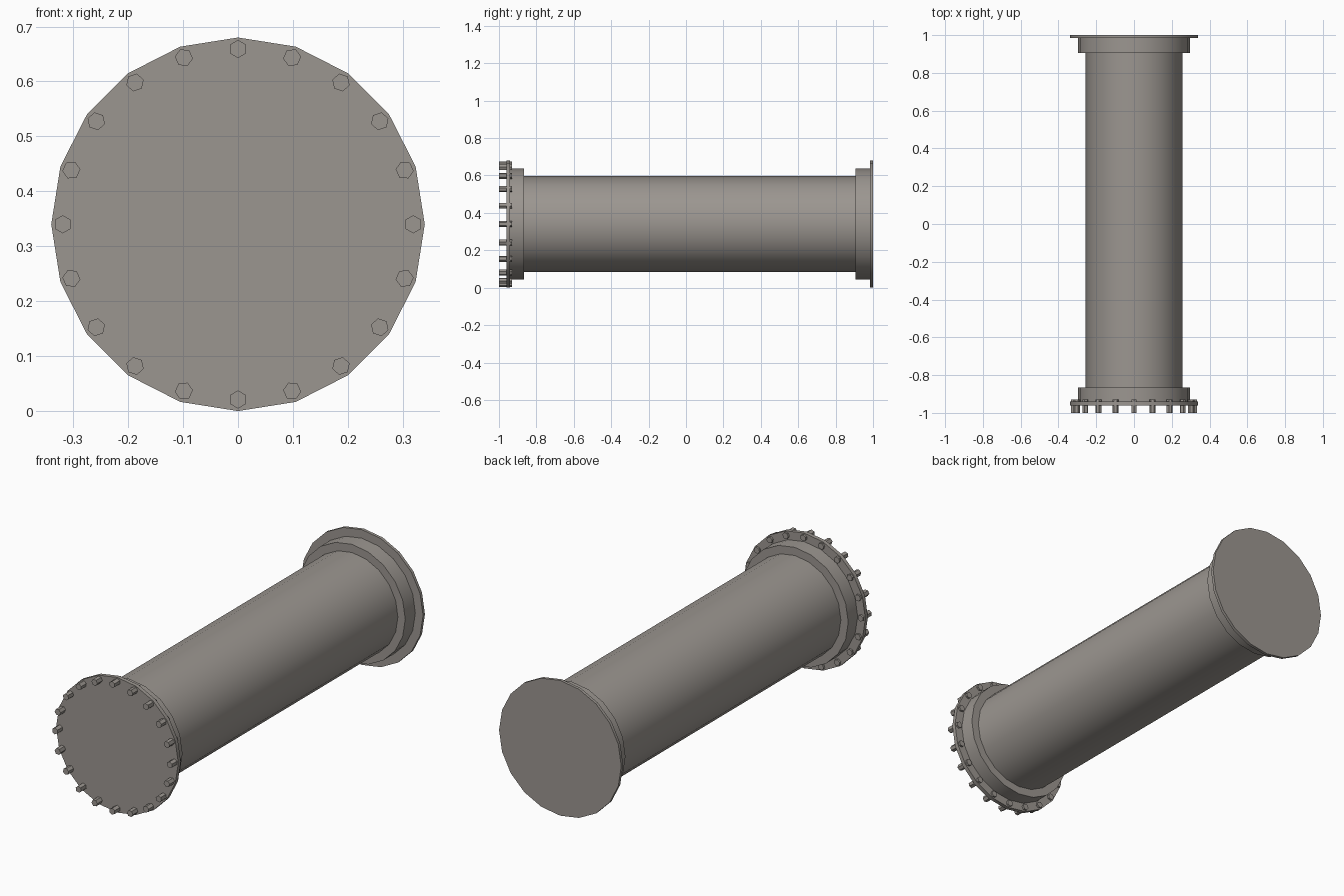
import bpy
import math
from mathutils import Matrix, Vector

if "Cube" in bpy.data.objects:
    bpy.data.objects.remove(bpy.data.objects["Cube"], do_unlink=True)

AXIS_Z = 0.34      # height of the pipe's centre line
SIDES = 20
BOLTS = 20

# Single warm grey metal
metal = bpy.data.materials.new("warm_grey_metal")
metal.use_nodes = True
colour = (0.33, 0.305, 0.28, 1)
metal.diffuse_color = colour
metal.node_tree.nodes["Principled BSDF"].inputs["Base Color"].default_value = colour


def cylinder(name, radius, y0, y1, sides=SIDES, x=0.0, z=0.0, turn=0.0, smooth=True):
    """Closed cylinder along y, with a corner pointing up before turning."""
    bpy.ops.mesh.primitive_cylinder_add(vertices=sides, radius=radius, depth=y1 - y0)
    ob = bpy.context.object
    ob.name = name
    lie_down = Matrix.Rotation(math.pi / 2, 4, "X")
    ob.data.transform(Matrix.Rotation(turn, 4, "Y") @ lie_down)
    ob.location = Vector((x, (y0 + y1) / 2, AXIS_Z + z))
    ob.data.materials.append(metal)
    if smooth:
        bpy.ops.object.shade_smooth_by_angle(angle=math.radians(30))
    return ob


# Main pipe
cylinder("pipe", 0.256, -0.95, 0.99)

# Collars and end flanges
cylinder("front_collar", 0.297, -0.945, -0.865)
cylinder("front_flange", 0.34, -0.96, -0.94)
cylinder("back_collar", 0.297, 0.905, 0.99)
cylinder("back_flange", 0.34, 0.985, 1.0)

# Ring of hexagonal bolts through the front flange
for i in range(BOLTS):
    a = 2 * math.pi * i / BOLTS
    cylinder(f"bolt_{i + 1}", 0.0165, -1.0, -0.93, sides=6,
             x=0.319 * math.sin(a), z=0.319 * math.cos(a),
             turn=-a * 2, smooth=False)
